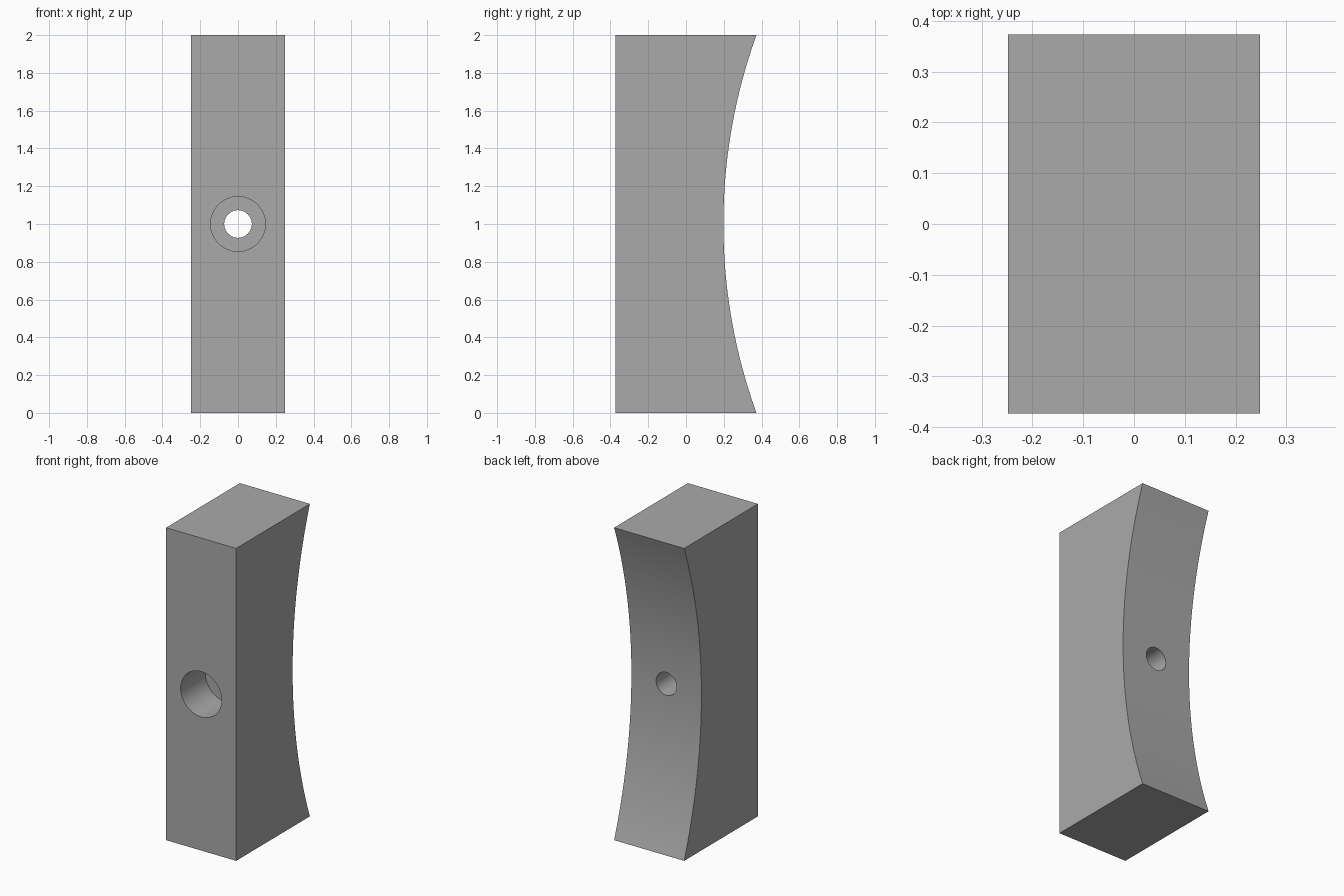
import bpy, bmesh, math

cube = bpy.data.objects.get("Cube")
if cube:
    bpy.data.objects.remove(cube, do_unlink=True)

HALF_X, FRONT, BACK, WAIST, HEIGHT = 0.248, -0.373, 0.373, 0.198, 2.0
BORE_DEPTH = 0.25

grey = bpy.data.materials.new("plain grey")
grey.use_nodes = True
colour = (0.4, 0.4, 0.4, 1)
grey.diffuse_color = colour
grey.node_tree.nodes["Principled BSDF"].inputs["Base Color"].default_value = colour

# Block: side profile with a concave back, extruded across x
sag = BACK - WAIST
radius = ((HEIGHT / 2) ** 2 + sag ** 2) / (2 * sag)
sweep = math.asin(HEIGHT / 2 / radius)
steps = 48
profile = [(FRONT, HEIGHT), (FRONT, 0)]
for i in range(steps + 1):
    a = sweep * (2 * i / steps - 1)
    profile.append((WAIST + radius * (1 - math.cos(a)), HEIGHT / 2 + radius * math.sin(a)))

bm = bmesh.new()
side = bm.faces.new([bm.verts.new((-HALF_X, y, z)) for y, z in profile])
new = bmesh.ops.extrude_face_region(bm, geom=[side])["geom"]
bmesh.ops.translate(bm, vec=(2 * HALF_X, 0, 0),
                    verts=[v for v in new if isinstance(v, bmesh.types.BMVert)])
bmesh.ops.recalc_face_normals(bm, faces=bm.faces)
mesh = bpy.data.meshes.new("curved_block")
bm.to_mesh(mesh)
bm.free()
mesh.materials.append(grey)
block = bpy.data.objects.new("curved_block", mesh)
bpy.context.collection.objects.link(block)


# Round cutters along y: narrow through hole and wide counterbore
def drill(name, r, y0, y1):
    bpy.ops.mesh.primitive_cylinder_add(vertices=64, radius=r, depth=y1 - y0,
                                        location=(0, (y0 + y1) / 2, HEIGHT / 2),
                                        rotation=(math.pi / 2, 0, 0))
    cutter = bpy.context.object
    cutter.name = name
    cutter.data.materials.append(grey)
    cut = block.modifiers.new(name, "BOOLEAN")
    cut.operation, cut.solver, cut.object = "DIFFERENCE", "EXACT", cutter
    bpy.ops.object.select_all(action="DESELECT")
    block.select_set(True)
    bpy.context.view_layer.objects.active = block
    bpy.ops.object.modifier_apply(modifier=cut.name)
    bpy.data.objects.remove(cutter, do_unlink=True)


drill("through_hole", 0.073, FRONT - 0.2, BACK + 0.2)
drill("counterbore", 0.145, FRONT - 0.2, FRONT + BORE_DEPTH)
bpy.ops.object.shade_smooth_by_angle(angle=math.radians(30))
